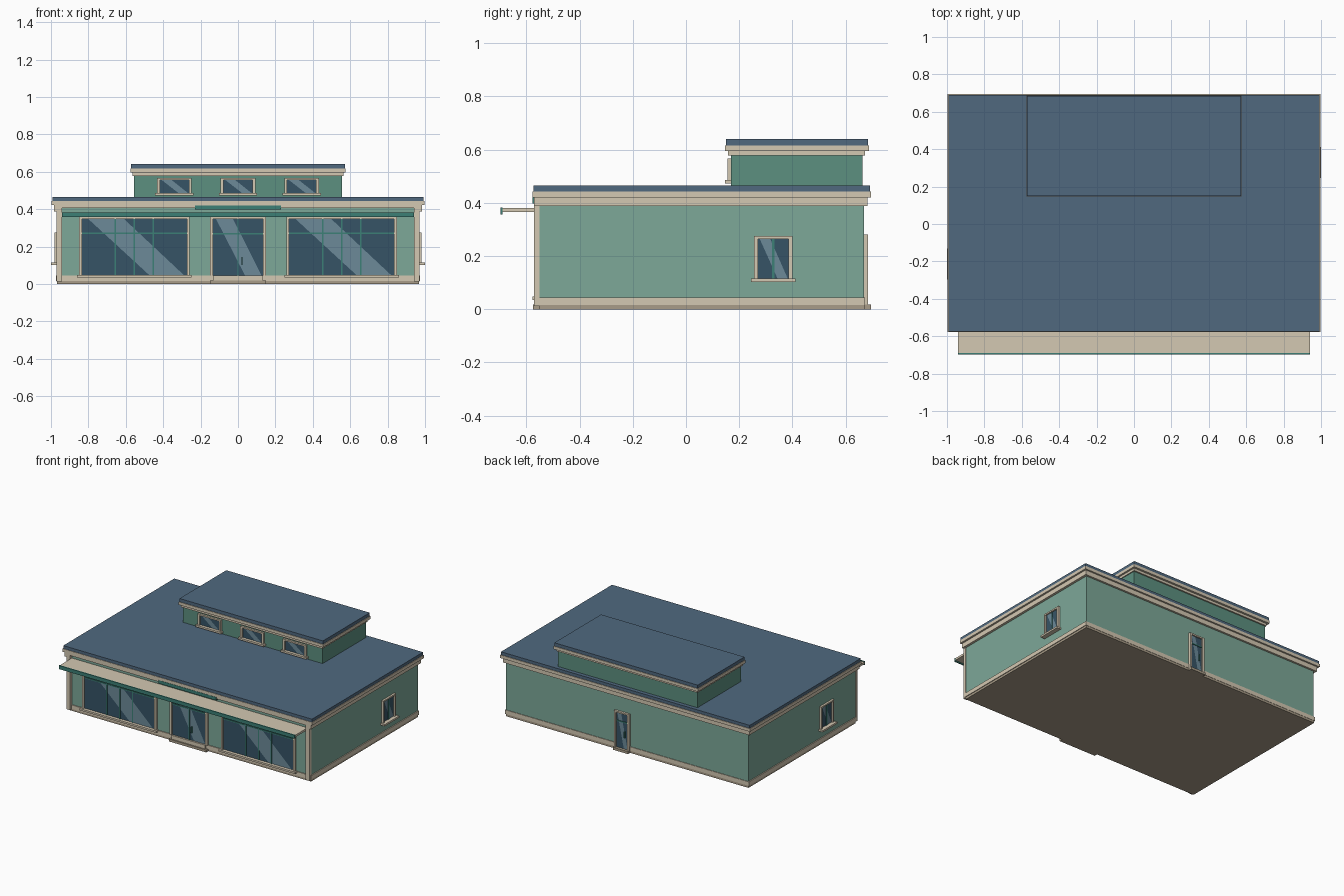
import bpy, bmesh
from math import radians
from mathutils import Matrix, Vector

if "Cube" in bpy.data.objects:
    bpy.data.objects.remove(bpy.data.objects["Cube"])


def mat(name, hex_code):
    m = bpy.data.materials.new(name)
    rgb = [int(hex_code[i:i + 2], 16) / 255 for i in (0, 2, 4)]
    lin = [c / 12.92 if c <= 0.04045 else ((c + 0.055) / 1.055) ** 2.4 for c in rgb]
    m.diffuse_color = (*lin, 1)
    m.use_nodes = True
    m.node_tree.nodes["Principled BSDF"].inputs["Base Color"].default_value = m.diffuse_color
    return m


WALL = mat("wall_green", "7DA898")
UPPER = mat("upper_green", "5C9080")
TRIM = mat("trim_beige", "D4C8B2")
STONE = mat("stone", "A89C88")
ROOF = mat("roof_blue", "50697F")
TEAL = mat("teal", "3C8076")
GLASS = mat("glass", "365466")
SHINE = mat("glass_shine", "6C8A99")


def add_mesh(name, bm, m):
    me = bpy.data.meshes.new(name)
    bm.to_mesh(me)
    bm.free()
    me.materials.append(m)
    ob = bpy.data.objects.new(name, me)
    bpy.context.collection.objects.link(ob)
    return ob


def box(name, x, y, z, m, xf=Matrix()):
    """Box from (min, max) pairs, placed by an optional matrix."""
    bm = bmesh.new()
    bmesh.ops.create_cube(bm, size=1)
    for v in bm.verts:
        v.co = xf @ Vector([(a + b) / 2 + c * (b - a) for (a, b), c in zip((x, y, z), v.co)])
    return add_mesh(name, bm, m)


def opening(name, pos, angle, w, z, bars=(), transom=None, frame=0.015, sill=0.024, door=False):
    """Glazed opening; local -y points out of the wall."""
    xf = Matrix.Translation((*pos, 0)) @ Matrix.Rotation(radians(angle), 4, 'Z')
    h, (z0, z1) = w / 2, z
    box(name + "_glass", (-h, h), (-0.003, 0.004), z, GLASS, xf)
    # diagonal reflection band
    bm = bmesh.new()
    pts = [(0.06, z1), (0.64, z0), (0.97, z0), (0.40, z1)]
    bm.faces.new([bm.verts.new(xf @ Vector((-h + w * u, -0.004, zz))) for u, zz in pts])
    add_mesh(name + "_shine", bm, SHINE)
    # surround
    for side in (-1, 1):
        xs = sorted((side * h, side * (h + frame)))
        box(name + "_jamb", xs, (-0.014, 0.004), (z0, z1 + frame * 0.7), TRIM, xf)
    box(name + "_head", (-h, h), (-0.014, 0.004), (z1, z1 + frame * 0.7), TRIM, xf)
    if door:
        box(name + "_step", (-h - frame, h + frame), (-sill, 0.004), (0, 0.018), STONE, xf)
        box(name + "_handle", (0.018, 0.024), (-0.014, -0.003), (0.10, 0.145), TEAL, xf)
    else:
        box(name + "_sill", (-h - frame - 0.01, h + frame + 0.01), (-sill, 0.004),
            (z0 - 0.013, z0), TRIM, xf)
    # glazing bars
    for b in bars:
        box(name + "_mullion", (b - 0.004, b + 0.004), (-0.008, 0), z, TEAL, xf)
    if transom:
        box(name + "_transom", (-h, h), (-0.008, 0), (transom - 0.004, transom + 0.004), TEAL, xf)


# main hall
box("base", (-0.968, 0.968), (-0.551, 0.671), (0, 0.018), STONE)
box("walls", (-0.966, 0.966), (-0.551, 0.669), (0.018, 0.42), WALL)
box("plinth", (-0.973, 0.973), (-0.557, 0.673), (0.016, 0.045), TRIM)
for s in (-1, 1):
    box("corner_pilaster", sorted((s * 0.94, s * 0.97)), (-0.571, -0.55), (0.012, 0.42), TRIM)
    box("side_frieze", sorted((s * 0.96, s * 0.983)), (-0.571, 0.683), (0.388, 0.406), TRIM)
box("back_frieze", (-0.96, 0.96), (0.66, 0.683), (0.388, 0.406), TRIM)
box("frieze", (-0.983, 0.983), (-0.571, 0.683), (0.406, 0.421), TRIM)
box("cornice", (-0.996, 0.996), (-0.577, 0.695), (0.421, 0.443), TRIM)
box("main_roof", (-0.992, 0.992), (-0.574, 0.691), (0.443, 0.465), ROOF)

# front canopy and blank sign board
box("canopy", (-0.94, 0.94), (-0.69, -0.55), (0.365, 0.38), TRIM)
box("canopy_fascia", (-0.94, 0.94), (-0.698, -0.69), (0.357, 0.383), TEAL)
box("sign_board", (-0.23, 0.23), (-0.577, -0.55), (0.397, 0.42), TEAL)

# upper storey
box("upper_walls", (-0.556, 0.556), (0.17, 0.663), (0.46, 0.58), UPPER)
box("upper_frieze", (-0.563, 0.563), (0.157, 0.673), (0.578, 0.595), TRIM)
box("upper_cornice", (-0.576, 0.576), (0.147, 0.688), (0.595, 0.616), TRIM)
box("upper_roof", (-0.572, 0.572), (0.151, 0.684), (0.616, 0.64), ROOF)

# shopfront
for s in (-1, 1):
    opening("shop_window", (s * 0.554, -0.551), 0, 0.562, (0.048, 0.348),
            bars=(-0.102, 0, 0.102), transom=0.27, sill=0.026)
opening("front_door", (0, -0.551), 0, 0.268, (0.045, 0.348), bars=(0,), transom=0.268, door=True)
box("front_door_threshold", (-0.134, 0.134), (-0.567, -0.55), (0.018, 0.045), TRIM)

# upper windows
for x in (-0.34, 0, 0.34):
    opening("upper_window", (x, 0.17), 0, 0.155, (0.486, 0.556))

# side windows and back door
opening("right_window", (0.967, 0.328), 90, 0.116, (0.115, 0.265), bars=(0,), sill=0.032)
opening("left_window", (-0.967, -0.215), -90, 0.116, (0.115, 0.265), bars=(0,), sill=0.032)
opening("back_door", (0.036, 0.671), 180, 0.09, (0.018, 0.27), transom=0.21, door=True)
